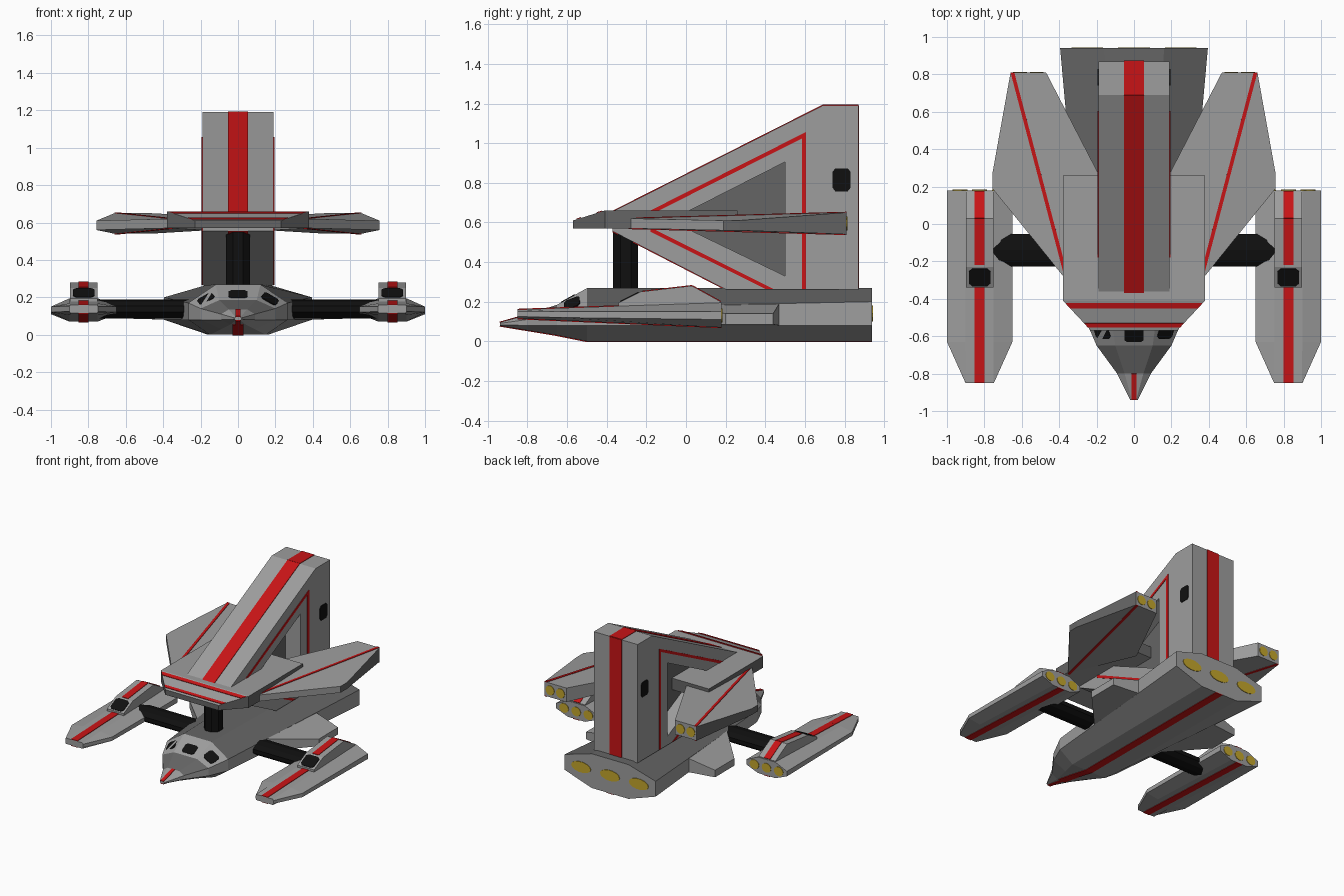
import bpy, bmesh, math
from mathutils import Vector as V

if "Cube" in bpy.data.objects:
    bpy.data.objects.remove(bpy.data.objects["Cube"])


def material(name, rgb):
    m = bpy.data.materials.new(name)
    m.diffuse_color = (*rgb, 1)
    m.use_nodes = True
    m.node_tree.nodes["Principled BSDF"].inputs["Base Color"].default_value = m.diffuse_color
    return m


MATS = [material("light_grey", (0.34, 0.34, 0.34)), material("dark_grey", (0.13, 0.13, 0.13)),
        material("red", (0.58, 0.007, 0.008)), material("black", (0.005, 0.005, 0.005)),
        material("engine_yellow", (0.55, 0.38, 0.025))]
LIGHT, DARK, RED, BLACK, YELLOW = range(5)


def build(name, verts, faces, mat, mirror=False):
    """Make an object; mat is an index or a rule(centre, normal) -> index."""
    bm = bmesh.new()
    vs = [bm.verts.new(v) for v in verts]
    for f in faces:
        bm.faces.new([vs[i] for i in f])
    bmesh.ops.recalc_face_normals(bm, faces=bm.faces)
    bm.normal_update()
    for f in bm.faces:
        f.material_index = mat(f.calc_center_median(), f.normal) if callable(mat) else mat
    me = bpy.data.meshes.new(name)
    bm.to_mesh(me)
    bm.free()
    for m in MATS:
        me.materials.append(m)
    ob = bpy.data.objects.new(name, me)
    bpy.context.collection.objects.link(ob)
    if mirror:
        ob.modifiers.new("mirror", 'MIRROR').use_clip = False
    return ob


def loft(name, rings, mat, mirror=False):
    n = len(rings[0])
    faces = [tuple(range(n)), tuple(range((len(rings) - 1) * n, len(rings) * n))]
    for r in range(len(rings) - 1):
        for i in range(n):
            j = (i + 1) % n
            faces.append((r * n + i, r * n + j, (r + 1) * n + j, (r + 1) * n + i))
    return build(name, [p for ring in rings for p in ring], faces, mat, mirror)


def octagon(xc, y, a, w, b, zt, zu, zl, zb):
    """Eight-sided hull section: top half width a, side w, bottom b."""
    return [(xc + x, y, z) for x, z in ((a, zt), (w, zu), (w, zl), (b, zb),
                                        (-b, zb), (-w, zl), (-w, zu), (-a, zt))]


def slab(name, pts, mat, split=None):
    """Slab from an outline of (x, y, z_bottom, z_top), creased by split faces."""
    n = len(pts)
    tops = split or [tuple(range(n))]
    faces = tops + [tuple(i + n for i in f) for f in tops]
    faces += [(i, (i + 1) % n, (i + 1) % n + n, i + n) for i in range(n)]
    verts = [(x, y, t) for x, y, b, t in pts] + [(x, y, b) for x, y, b, t in pts]
    return build(name, verts, faces, mat, True)


def plate(name, pts, out, mat, mirror=False):
    """Thin painted plate lying on a surface, raised towards out."""
    pts = [V(p) for p in pts]
    n = (pts[1] - pts[0]).cross(pts[2] - pts[1]).normalized()
    if n.dot(V(out)) < 0:
        n = -n
    return loft(name, [[p - n * 0.002 for p in pts], [p + n * 0.004 for p in pts]], mat, mirror)


def window(name, c, u, v, hu, hv, out, mirror=False):
    c, u, v = V(c), V(u).normalized(), V(v).normalized()
    k = 0.7
    corners = ((1, k), (k, 1), (-k, 1), (-1, k), (-1, -k), (-k, -1), (k, -1), (1, -k))
    plate(name, [c + u * hu * s + v * hv * t for s, t in corners], out, BLACK, mirror)


def strip(name, path, x, hw, centre, mirror=False):
    """Red stripe of half width hw along a (y, z) path."""
    for (y0, z0), (y1, z1) in zip(path, path[1:]):
        out = (0, (y0 + y1) / 2 - centre[0], (z0 + z1) / 2 - centre[1])
        plate(name, [(x - hw, y0, z0), (x + hw, y0, z0), (x + hw, y1, z1), (x - hw, y1, z1)],
              out, RED, mirror)


def engine(name, x, y, z, rx, rz, mirror=False):
    ring = [math.tau * i / 14 for i in range(14)]
    plate(name, [(x + rx * math.cos(t), y, z + rz * math.sin(t)) for t in ring],
          (0, 1, 0), YELLOW, mirror)


# Main hull: dark back, light cockpit band, sides, belly and nose tip
def hull_rule(c, n):
    if c.y < -0.8 or -0.65 < c.y < -0.48 or n.z < 0.15:
        return LIGHT
    return DARK


loft("hull", [octagon(0, -0.94, 0.012, 0.02, 0.012, 0.095, 0.09, 0.083, 0.078),
              octagon(0, -0.80, 0.05, 0.09, 0.04, 0.135, 0.11, 0.08, 0.055),
              octagon(0, -0.65, 0.10, 0.20, 0.09, 0.185, 0.14, 0.08, 0.03),
              octagon(0, -0.50, 0.12, 0.265, 0.15, 0.268, 0.17, 0.08, 0.0),
              octagon(0, 0.94, 0.16, 0.395, 0.16, 0.268, 0.2, 0.08, 0.0)], hull_rule)
strip("belly_stripe", [(0.94, 0), (-0.50, 0), (-0.65, 0.03), (-0.80, 0.055)], 0, 0.03, (0, 0.14))
strip("nose_stripe_low", [(-0.80, 0.055), (-0.94, 0.078)], 0, 0.013, (0, 0.14))
strip("nose_stripe_top", [(-0.80, 0.135), (-0.94, 0.095)], 0, 0.014, (0, 0.0))
window("cockpit_window", (0, -0.595, 0.215), (1, 0, 0), (0, 0.15, 0.083), 0.052, 0.04, (0, -1, 1))
# side windows follow the cockpit chamfer
across, along = V((0.122, 0, -0.0715)), V((0.0425, 0.15, 0.0565))
window("cockpit_side_window", (0.171, -0.575, 0.191), across, along, 0.045, 0.042, (1, -1, 1), True)
for x in (0, 0.25):
    engine("hull_engine", x, 0.94, 0.14, 0.085, 0.042, x > 0)

# Small lower fins on the hull sides
slab("lower_fin", [(0.30, -0.08, 0.08, 0.18), (0.56, 0.2, 0.085, 0.14),
                   (0.56, 0.44, 0.085, 0.14), (0.34, 0.47, 0.08, 0.19)], LIGHT)

# Black struts carrying the pods
strut = [(-0.14 + 0.092 * math.cos(t), 0.137 + 0.05 * math.sin(t))
         for t in [math.tau * (i + 0.5) / 10 for i in range(10)]]
loft("strut", [[(x, y, z) for y, z in strut] for x in (0.2, 0.8)], BLACK, True)

# Side pods with raised canopy, stripes and engines
P = 0.825
loft("pod", [octagon(P, -0.85, 0.073, 0.076, 0.073, 0.16, 0.15, 0.125, 0.115),
             octagon(P, -0.63, 0.075, 0.175, 0.075, 0.168, 0.15, 0.12, 0.105),
             octagon(P, 0.18, 0.075, 0.175, 0.075, 0.195, 0.15, 0.11, 0.07)], LIGHT, True)
canopy = [(-0.34, 0.15), (-0.34, 0.195), (-0.23, 0.25), (0.03, 0.28), (0.175, 0.2), (0.175, 0.15)]
loft("pod_canopy", [[(P + s, y, z) for y, z in canopy] for s in (-0.073, 0.073)], LIGHT, True)
strip("pod_stripe_front", [(-0.85, 0.16), (-0.63, 0.168), (-0.34, 0.178)], P, 0.027, (0, 0), True)
strip("pod_stripe_canopy", [(-0.22, 0.251), (0.03, 0.28), (0.175, 0.2)], P, 0.027, (0, 0), True)
strip("pod_stripe_low", [(-0.85, 0.115), (-0.63, 0.105), (0.18, 0.07)], P, 0.027, (0, 1), True)
window("pod_window", (P, -0.285, 0.2225), (1, 0, 0), (0, 0.11, 0.055), 0.057, 0.052, (0, -1, 1), True)
for dx in (-0.105, 0, 0.105):
    engine("pod_engine", P + dx, 0.18, 0.131, 0.04, 0.036, True)

# Upper deck with a sloped front
loft("upper_deck", [[(w, y, b), (w, y, t), (-w, y, t), (-w, y, b)] for y, w, b, t in
                    ((-0.57, 0.23, 0.57, 0.61), (-0.41, 0.38, 0.57, 0.66), (0.26, 0.38, 0.57, 0.66))],
     lambda c, n: LIGHT if abs(n.z) > 0.5 else DARK)
for y0, y1 in ((-0.45, -0.422), (-0.552, -0.53)):
    ends = [(0.23 + (y + 0.57) * 0.93, y, 0.61 + (y + 0.57) * 0.3125) for y in (y0, y1)]
    plate("deck_stripe", ends + [(-x, y, z) for x, y, z in reversed(ends)], (0, 0, 1), RED)

# Swept upper wings, creased along a red line
slab("upper_wing", [(0.37, -0.29, 0.57, 0.62), (0.757, 0.19, 0.56, 0.61), (0.757, 0.27, 0.56, 0.61),
                    (0.66, 0.81, 0.54, 0.65), (0.47, 0.81, 0.54, 0.65), (0.17, 0.23, 0.558, 0.634)],
     lambda c, n: DARK if n.x > 0.9 else LIGHT, [(0, 1, 2, 3), (0, 3, 4, 5)])
for z0, z1, side in ((0.62, 0.65, 1), (0.57, 0.54, -1)):
    plate("wing_stripe", [(0.37, -0.29, z0), (0.66, 0.81, z1), (0.64, 0.81, z1), (0.35, -0.29, z0)],
          (0, 0, side), RED, True)
for x in (0.52, 0.61):
    engine("wing_engine", x, 0.81, 0.595, 0.037, 0.037, True)

# Black pillar between hull and deck
ring = [math.tau * (i + 0.5) / 8 for i in range(8)]
loft("pillar", [[(0.069 * math.cos(t), -0.305 + 0.069 * math.sin(t), z) for t in ring]
                for z in (0.24, 0.58)], BLACK)

# Tail: triangular frame around a recessed dark panel
outer = [(-0.37, 0.655), (0.69, 1.19), (0.87, 1.19), (0.87, 0.262), (0.2, 0.262), (-0.37, 0.555)]
inner = [(-0.08, 0.61), (0.5, 0.905), (0.5, 0.33)]
sides = [(0, 1, 7, 6), (1, 2, 3, 8, 7), (3, 4, 8), (4, 5, 6, 8), (5, 0, 6)]
faces = sides + [tuple(i + 9 for i in f) for f in sides]
for a, b in [(i, (i + 1) % 6) for i in range(6)] + [(6, 7), (7, 8), (8, 6)]:
    faces.append((a, b, b + 9, a + 9))
build("tail_frame", [(x, y, z) for x in (-0.19, 0.19) for y, z in outer + inner], faces, LIGHT)
panel = [(-0.12, 0.61), (0.52, 0.93), (0.52, 0.3)]
loft("tail_panel", [[(x, y, z) for y, z in panel] for x in (-0.06, 0.06)], DARK)
strip("tail_stripe", outer[:4], 0, 0.053, (0.5, 0.6))
strip("tail_stripe_low", outer[4:], 0, 0.053, (0.5, 0.6))
for line in ([(-0.18, 0.66), (0.605, 1.056), (0.605, 1.034), (-0.18, 0.638)],
             [(0.585, 0.265), (0.605, 0.265), (0.605, 1.05), (0.585, 1.04)],
             [(-0.18, 0.575), (0.44, 0.265), (0.40, 0.265), (-0.18, 0.553)]):
    plate("tail_side_line", [(0.19, y, z) for y, z in line], (1, 0, 0), RED, True)
window("tail_window", (0.19, 0.785, 0.815), (0, 1, 0), (0, 0, 1), 0.045, 0.058, (1, 0, 0), True)
